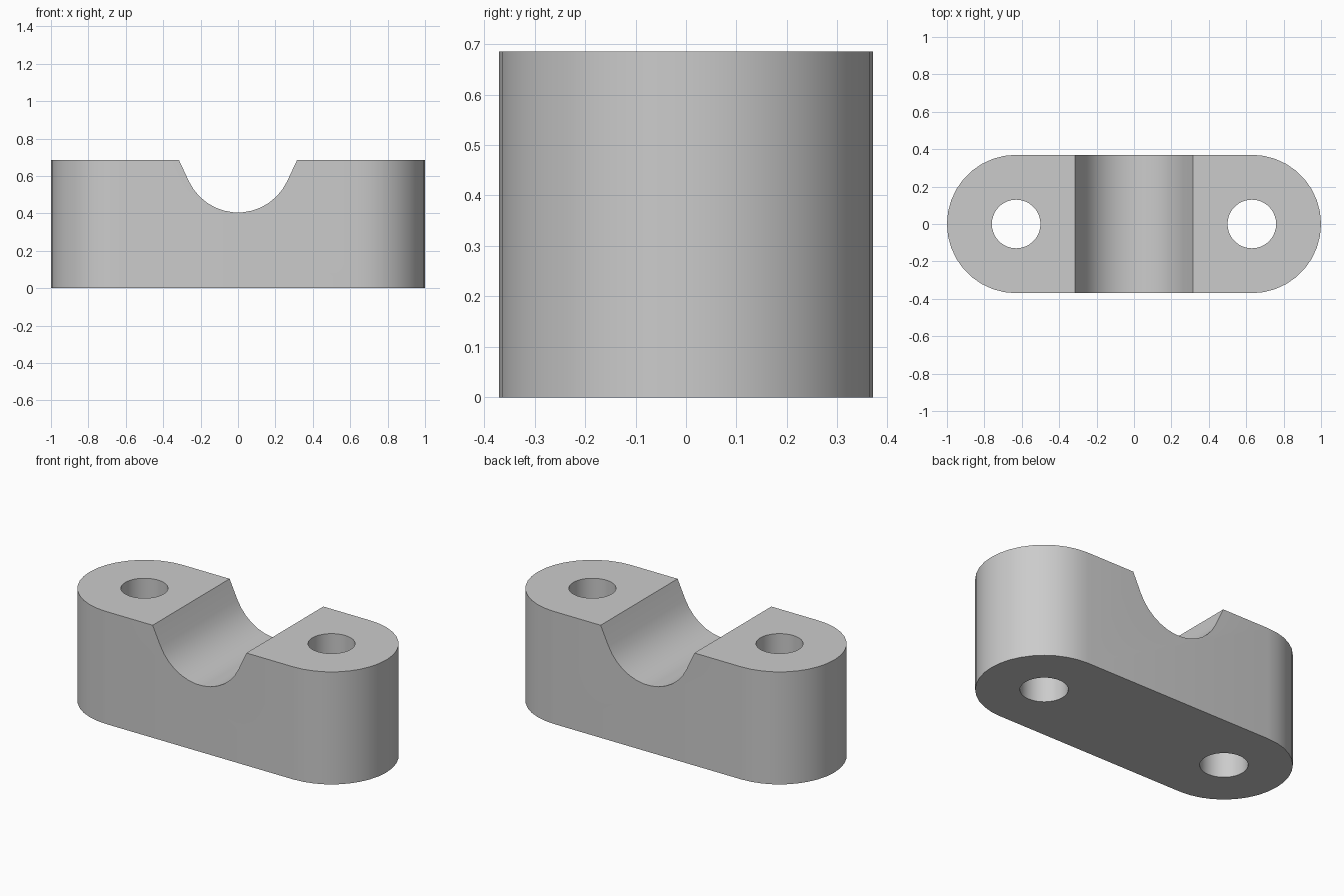
import bpy, bmesh
from math import sin, cos, radians

HEIGHT, END_X, END_R = 0.685, 0.63, 0.37
HOLE_R, GROOVE_R, GROOVE_Z = 0.13, 0.29, 0.695

old = bpy.data.objects.get("Cube")
if old:
    bpy.data.objects.remove(old, do_unlink=True)

grey = bpy.data.materials.new("plain grey")
grey.use_nodes = True
colour = (0.6, 0.6, 0.6, 1)
grey.diffuse_color = colour
grey.node_tree.nodes["Principled BSDF"].inputs["Base Color"].default_value = colour


def arc(cx, cy, r, start, end, step=10):
    return [(cx + r * cos(radians(a)), cy + r * sin(radians(a)))
            for a in range(start, end + 1, step)]


def prism(name, points, to_3d, offset):
    """Extrude a flat outline into a solid."""
    bm = bmesh.new()
    face = bm.faces.new([bm.verts.new(to_3d(p)) for p in points])
    new = bmesh.ops.extrude_face_region(bm, geom=[face])["geom"]
    bmesh.ops.translate(bm, vec=offset,
                        verts=[v for v in new if isinstance(v, bmesh.types.BMVert)])
    bmesh.ops.recalc_face_normals(bm, faces=bm.faces)
    mesh = bpy.data.meshes.new(name)
    bm.to_mesh(mesh)
    bm.free()
    mesh.materials.append(grey)
    obj = bpy.data.objects.new(name, mesh)
    bpy.context.collection.objects.link(obj)
    return obj


# Block with two rounded ends
outline = arc(END_X, 0, END_R, -90, 90) + arc(-END_X, 0, END_R, 90, 270)
block = prism("clamp_block", outline, lambda p: (p[0], p[1], 0), (0, 0, HEIGHT))

# Bolt holes
cutters = [prism("bolt_hole_cutter", arc(side * END_X, 0, HOLE_R, 0, 350),
                 lambda p: (p[0], p[1], -0.1), (0, 0, HEIGHT + 0.2))
           for side in (-1, 1)]

# Round groove whose walls flare out along tangents to the top
flare = 0.36
groove = [(-flare, 0.78)] + arc(0, GROOVE_Z, GROOVE_R, 205, 335) + [(flare, 0.78)]
cutters.append(prism("groove_cutter", groove, lambda p: (p[0], -0.5, p[1]), (0, 1, 0)))

# Cut the block
bpy.ops.object.select_all(action="DESELECT")
bpy.context.view_layer.objects.active = block
block.select_set(True)
for cutter in cutters:
    cutter.hide_render = True
    cut = block.modifiers.new("cut", "BOOLEAN")
    cut.operation = "DIFFERENCE"
    cut.solver = "EXACT"
    cut.object = cutter
    bpy.ops.object.modifier_apply(modifier=cut.name)
    bpy.data.objects.remove(cutter, do_unlink=True)

bpy.ops.object.shade_smooth_by_angle(angle=radians(30))
